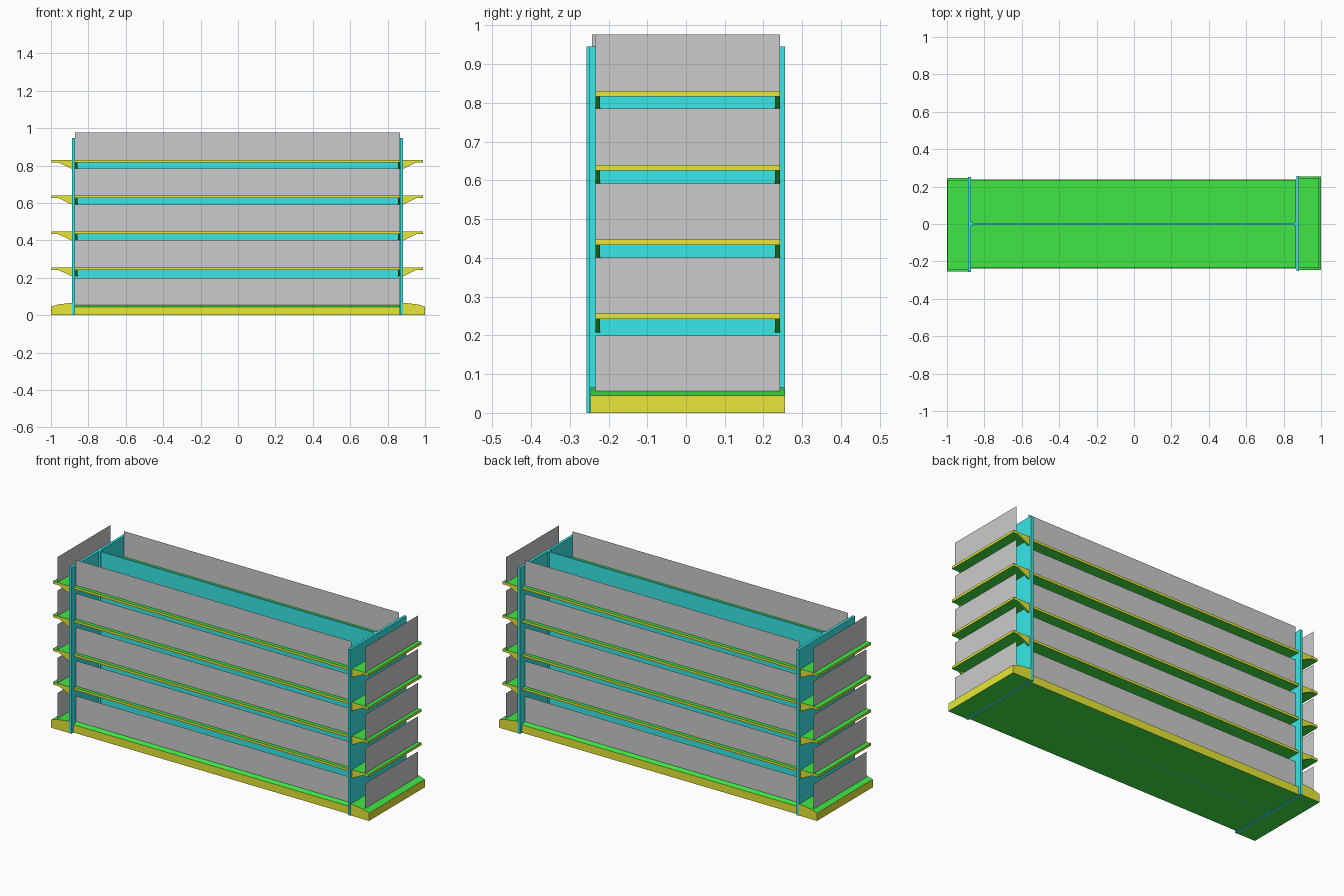
import bpy, bmesh, math
from mathutils import Vector

if "Cube" in bpy.data.objects:
    bpy.data.objects.remove(bpy.data.objects["Cube"])


def material(name, rgb):
    m = bpy.data.materials.new(name)
    m.diffuse_color = (*rgb, 1)
    m.use_nodes = True
    m.node_tree.nodes["Principled BSDF"].inputs["Base Color"].default_value = m.diffuse_color
    return m


GREEN = material("shelf_surface_green", (0.05, 0.8, 0.06))
YELLOW = material("shelf_edge_yellow", (0.8, 0.8, 0.04))
CYAN = material("frame_cyan", (0.04, 0.8, 0.8))


def make_object(name, bm, mats=()):
    me = bpy.data.meshes.new(name)
    bm.to_mesh(me)
    bm.free()
    for m in mats:
        me.materials.append(m)
    ob = bpy.data.objects.new(name, me)
    bpy.context.collection.objects.link(ob)
    return ob


def box(name, x0, x1, y0, y1, z0, z1, mat):
    bm = bmesh.new()
    bmesh.ops.create_cube(bm, size=1)
    for v in bm.verts:
        v.co = ((x0 + x1) / 2 + v.co.x * (x1 - x0),
                (y0 + y1) / 2 + v.co.y * (y1 - y0),
                (z0 + z1) / 2 + v.co.z * (z1 - z0))
    return make_object(name, bm, [mat])


class Side:
    """One face of the unit: origin at its root, pointing outwards."""

    def __init__(self, name, origin, angle, width, base_width, depth, base_depth, card):
        self.name, self.origin = name, Vector((*origin, 0))
        self.out = Vector((math.cos(angle), math.sin(angle), 0))
        self.along = Vector((-math.sin(angle), math.cos(angle), 0))
        self.width, self.base_width = width, base_width
        self.depth, self.base_depth, self.card = depth, base_depth, card

    def point(self, u, v, z):
        return self.origin + self.along * u + self.out * v + Vector((0, 0, z))

    def prism(self, name, profile, u0, u1):
        # depth/height profile extruded along the width; level faces green, upright ones yellow
        bm = bmesh.new()
        a = [bm.verts.new(self.point(u0, v, z)) for v, z in profile]
        b = [bm.verts.new(self.point(u1, v, z)) for v, z in profile]
        bm.faces.new(a)
        bm.faces.new(b[::-1])
        n = len(profile)
        for i in range(n):
            j = (i + 1) % n
            bm.faces.new((a[i], b[i], b[j], a[j]))
        bmesh.ops.recalc_face_normals(bm, faces=bm.faces)
        bm.normal_update()
        for f in bm.faces:
            f.material_index = 0 if abs(f.normal.z) > 0.3 else 1
        return make_object(f"{self.name}_{name}", bm, [GREEN, YELLOW])

    def goods_card(self, name, z):
        # flat upright sheet standing near the shelf edge
        h = self.width / 2
        bm = bmesh.new()
        bm.faces.new([bm.verts.new(self.point(u, self.card, zz))
                      for u, zz in ((-h, z), (h, z), (h, z + 0.145), (-h, z + 0.145))])
        return make_object(f"{self.name}_{name}", bm)


sides = [
    Side("front", (-0.002, 0), -math.pi / 2, 1.738, 1.738, 0.235, 0.238, 0.215),
    Side("back", (-0.002, 0), math.pi / 2, 1.738, 1.738, 0.235, 0.238, 0.215),
    Side("right", (0.883, 0.004), 0, 0.476, 0.502, 0.105, 0.117, 0.083),
    Side("left", (-0.887, -0.004), math.pi, 0.476, 0.502, 0.111, 0.113, 0.083),
]
SHELF_TOPS = (0.256, 0.447, 0.64, 0.831)

for s in sides:
    # base plinth with a top that falls towards its edge
    d, h = s.base_depth, s.base_width / 2
    s.prism("base", [(0, 0), (d, 0), (d, 0.045), (d - 0.035, 0.057),
                     (d - 0.1, 0.065), (0, 0.065)], -h, h)
    s.goods_card("goods_base", 0.055)

    # shelves, each carried by a tapered bracket at both ends
    d, h = s.depth, s.width / 2
    for i, t in enumerate(SHELF_TOPS, 1):
        s.prism(f"shelf_{i}", [(0, t), (d, t), (d, t - 0.014), (0, t - 0.014)], -h, h)
        for k, u in enumerate((-h, h - 0.012)):
            s.prism(f"bracket_{i}_{k}", [(0, t - 0.014), (0.66 * d, t - 0.014), (0, t - 0.049)],
                    u, u + 0.012)
        s.goods_card(f"goods_{i}", t)

# upright panels of the frame
box("centre_panel", -0.872, 0.868, -0.005, 0.005, 0, 0.945, CYAN)
box("left_end_panel", -0.887, -0.872, -0.257, 0.25, 0, 0.946, CYAN)
box("right_end_panel", 0.868, 0.883, -0.25, 0.256, 0, 0.946, CYAN)
for label, x in (("left", -0.867), ("right", 0.863)):
    box(f"{label}_centre_post", x - 0.006, x + 0.006, -0.01, 0.01, 0, 0.946, CYAN)
